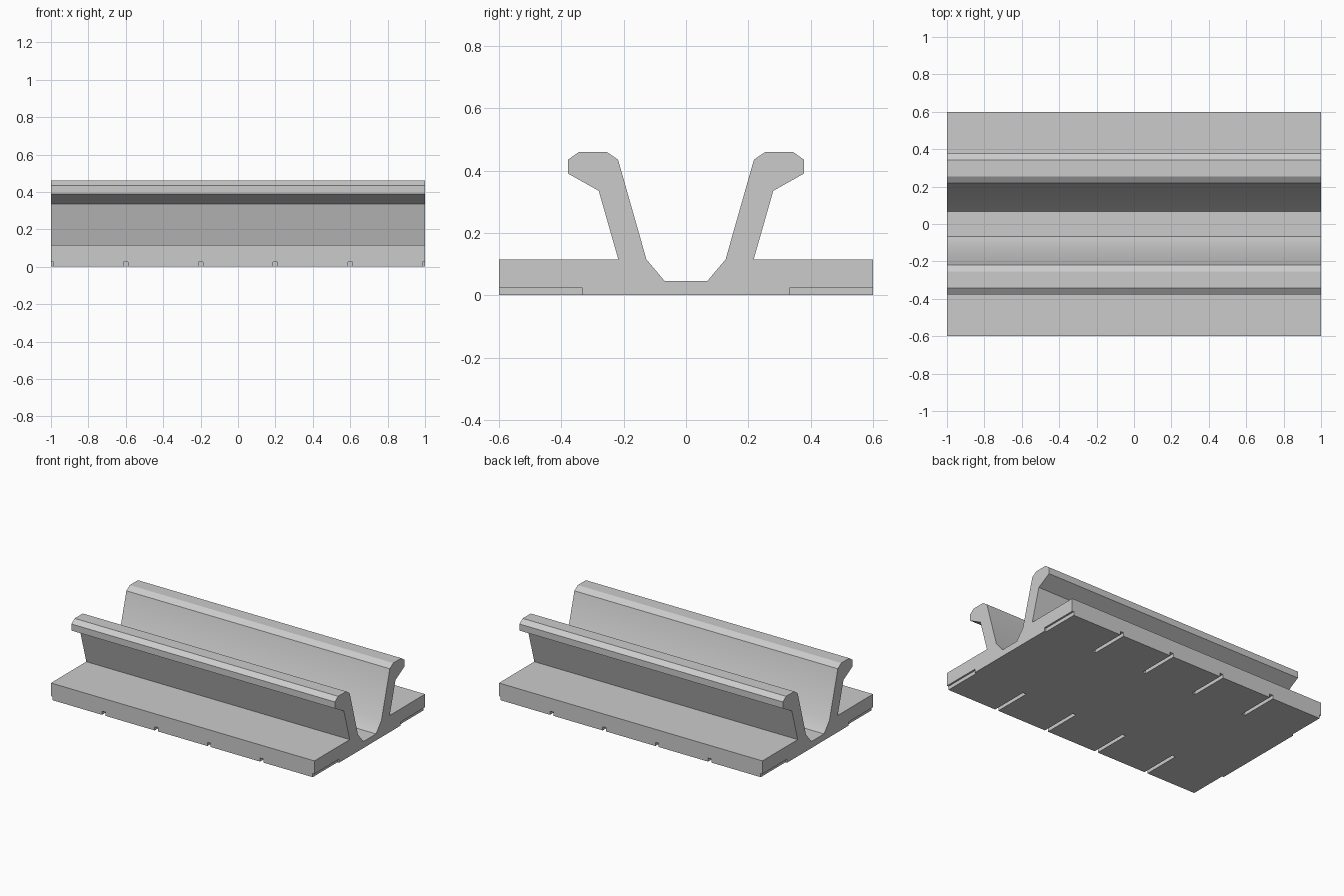
import bpy
import bmesh
from math import radians

cube = bpy.data.objects.get("Cube")
if cube:
    bpy.data.objects.remove(cube, do_unlink=True)

LENGTH = 2.0
SLOT = 0.025        # width and depth of the underside slots
SLOT_INNER = 0.333  # where each slot stops, measured from the centre line
EDGE = 0.6          # half width of the base

grey = bpy.data.materials.new("light grey")
grey.use_nodes = True
grey.diffuse_color = (0.6, 0.6, 0.6, 1)
grey.node_tree.nodes["Principled BSDF"].inputs["Base Color"].default_value = (0.6, 0.6, 0.6, 1)


def make_object(name, bm):
    bmesh.ops.recalc_face_normals(bm, faces=bm.faces)
    mesh = bpy.data.meshes.new(name)
    bm.to_mesh(mesh)
    bm.free()
    mesh.materials.append(grey)
    obj = bpy.data.objects.new(name, mesh)
    bpy.context.collection.objects.link(obj)
    return obj


# Rail: half section (y, z) from channel floor to base edge, mirrored and extruded
half = [(0.068, 0.045), (0.127, 0.115), (0.218, 0.435), (0.255, 0.46),
        (0.343, 0.46), (0.378, 0.435), (0.378, 0.39), (0.28, 0.335),
        (0.217, 0.115), (EDGE, 0.115), (EDGE, 0)]
section = half + [(-y, z) for y, z in reversed(half)]
bm = bmesh.new()
face = bm.faces.new([bm.verts.new((-LENGTH / 2, y, z)) for y, z in section])
sweep = bmesh.ops.extrude_face_region(bm, geom=[face])
moved = [v for v in sweep["geom"] if isinstance(v, bmesh.types.BMVert)]
bmesh.ops.translate(bm, verts=moved, vec=(LENGTH, 0, 0))
rail = make_object("channel_rail", bm)

# Slots under both edges of the base, evenly spaced, half slots at the ends
bm = bmesh.new()
for i in range(6):
    for side in (-1, 1):
        box = bmesh.ops.create_cube(bm, size=1)["verts"]
        reach = EDGE + 0.1 - SLOT_INNER
        bmesh.ops.scale(bm, verts=box, vec=(SLOT, reach, 2 * SLOT))
        bmesh.ops.translate(bm, verts=box, vec=(
            -1 + 0.4 * i, side * (SLOT_INNER + reach / 2), 0))
cutter = make_object("slot_cutter", bm)
cutter.hide_render = True
cutter.hide_set(True)

cut = rail.modifiers.new("slots", 'BOOLEAN')
cut.operation = 'DIFFERENCE'
cut.solver = 'EXACT'
cut.object = cutter

# Apply the cut, then shade the gentle bend of the channel smoothly
bpy.ops.object.select_all(action='DESELECT')
rail.select_set(True)
bpy.context.view_layer.objects.active = rail
bpy.ops.object.modifier_apply(modifier=cut.name)
bpy.data.objects.remove(cutter, do_unlink=True)
bpy.ops.object.shade_smooth_by_angle(angle=radians(30))
